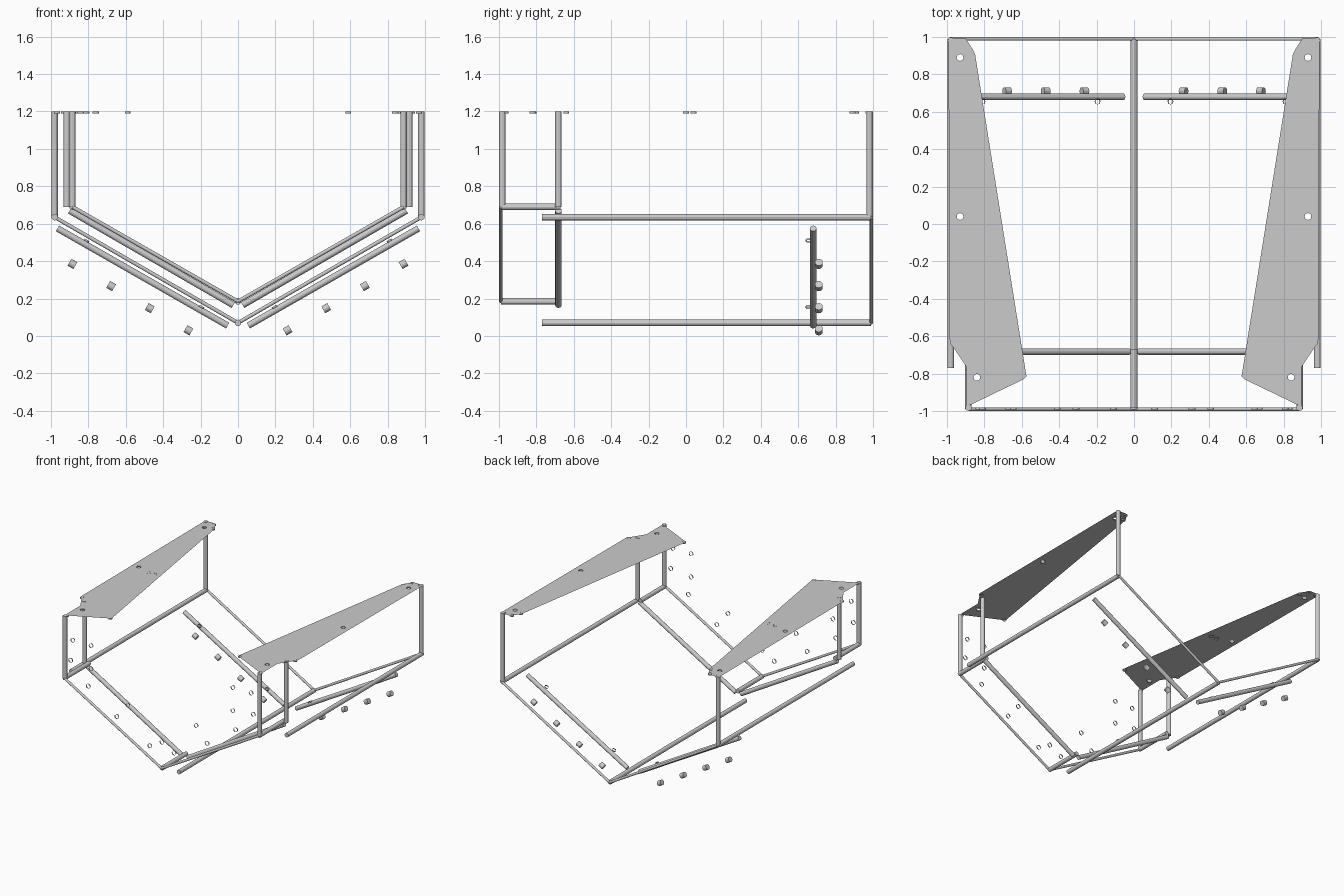
import bpy, bmesh, math
from mathutils import Vector, Matrix

if "Cube" in bpy.data.objects:
    bpy.data.objects.remove(bpy.data.objects["Cube"])

def make_object(name, bm):
    me = bpy.data.meshes.new(name)
    bm.to_mesh(me)
    bm.free()
    ob = bpy.data.objects.new(name, me)
    bpy.context.collection.objects.link(ob)
    return ob

def tube(name, a, b, r=0.0175, sides=12, caps=True):
    """Straight round bar from a to b."""
    a, b = Vector(a), Vector(b)
    d = b - a
    rot = d.to_track_quat('Z', 'Y').to_matrix().to_4x4()
    bm = bmesh.new()
    bmesh.ops.create_cone(bm, cap_ends=caps, segments=sides, radius1=r, radius2=r,
                          depth=d.length, matrix=Matrix.Translation((a + b) / 2) @ rot)
    return make_object(name, bm)

def ring(name, centre, axis, r=0.017, depth=0.01):
    """Open rim of a drilled hole."""
    c, n = Vector(centre), Vector(axis).normalized() * depth / 2
    return tube(name, c - n, c + n, r, 12, False)

def plate(name, outline, holes, z, s):
    """Flat gusset sheet with round holes."""
    bm = bmesh.new()
    loops = [outline]
    for hx, hy in holes:
        loops.append([(hx + 0.018 * math.cos(i * math.pi / 6),
                       hy + 0.018 * math.sin(i * math.pi / 6)) for i in range(12)])
    for lp in loops:
        vs = [bm.verts.new((s * x, y, z)) for x, y in lp]
        for i in range(len(vs)):
            bm.edges.new((vs[i - 1], vs[i]))
    bmesh.ops.triangle_fill(bm, use_beauty=True, use_dissolve=False,
                            edges=bm.edges[:], normal=(0, 0, 1))
    return make_object(name, bm)

TOP = 1.2

# keel rails along the centre line
tube("keel_rail", (0, -0.77, 0.07), (0, 0.99, 0.07))
tube("bow_keel_rail", (0, -0.99, 0.185), (0, -0.67, 0.185))

outline = [(0.9, 0.992), (0.985, 0.992), (0.992, 0.97), (0.985, -0.64), (0.965, -0.66),
           (0.895, -0.765), (0.895, -0.97), (0.87, -0.965), (0.59, -0.83),
           (0.575, -0.815), (0.85, 0.91), (0.86, 0.93)]
holes = [(0.93, 0.89), (0.93, 0.04), (0.84, -0.82)]
bow_holes = [(0.81, 1.02), (0.645, 1.02), (0.83, 0.85), (0.645, 0.83),
             (0.67, 0.68), (0.41, 0.5), (0.31, 0.62), (0.11, 0.34)]

for s, side in ((-1, "left"), (1, "right")):
    # rear frame: side rail, post and thin V member
    tube(f"side_rail_{side}", (s * 0.98, -0.77, 0.635), (s * 0.98, 0.99, 0.635))
    tube(f"rear_post_{side}", (s * 0.98, 0.982, 0.635), (s * 0.98, 0.982, TOP), 0.0165)
    tube(f"rear_v_bar_{side}", (0, 0.99, 0.07), (s * 0.98, 0.99, 0.635), 0.01)

    # bow frame: two posts, short rail, thin front V and thick rear V
    tube(f"bow_front_post_{side}", (s * 0.885, -0.982, 0.69), (s * 0.885, -0.982, TOP))
    tube(f"bow_rear_post_{side}", (s * 0.915, -0.682, 0.69), (s * 0.915, -0.682, TOP))
    tube(f"bow_side_rail_{side}", (s * 0.885, -0.99, 0.69), (s * 0.885, -0.67, 0.69))
    tube(f"bow_front_v_bar_{side}", (0, -0.99, 0.185), (s * 0.885, -0.99, 0.69), 0.01)
    tube(f"bow_rear_v_bar_{side}", (s * 0.025, -0.682, 0.165), (s * 0.9, -0.682, 0.67))

    # lower cross bar under the hull
    tube(f"lower_v_bar_{side}", (s * 0.055, 0.68, 0.055), (s * 0.965, 0.68, 0.575))

    # row of short pins below the cross bar
    along = Vector((s * 0.866, 0, 0.5))
    for i in range(4):
        c = Vector((s * (0.265 + 0.2067 * i), 0.71, 0.03 + 0.1183 * i))
        tube(f"pin_{side}_{i + 1}", c - along * 0.018, c + along * 0.018, 0.021)

    # hole rims in the sloping hull sides
    for x, z in ((0.81, 0.51), (0.195, 0.155)):
        ring(f"hull_hole_{side}", (s * x, 0.655, z), (s * 0.5, 0, -0.866), 0.015)

    # hole rims in the bow panel
    for x, z in bow_holes:
        ring(f"bow_hole_{side}", (s * x, -0.987, z), (0, 1, 0), 0.018)

    # top gusset plate with hole rims and rounded corners
    extra = [(0.812, 0.0), (0.76, 0.0)] if s < 0 else []
    plate(f"top_plate_{side}", outline, holes, TOP - 0.002, s)
    for x, y in holes + extra:
        ring(f"plate_hole_{side}", (s * x, y, TOP - 0.006), (0, 0, 1))
    for x, y in ((0.97, 0.975), (0.9, 0.975), (0.865, 0.91), (0.968, -0.64),
                 (0.59, -0.815), (0.88, -0.965)):
        ring(f"plate_corner_{side}", (s * x, y, TOP - 0.006), (0, 0, 1), 0.015)

ring("bow_hole_centre", (0, -0.987, 0.4), (0, 1, 0), 0.018)
